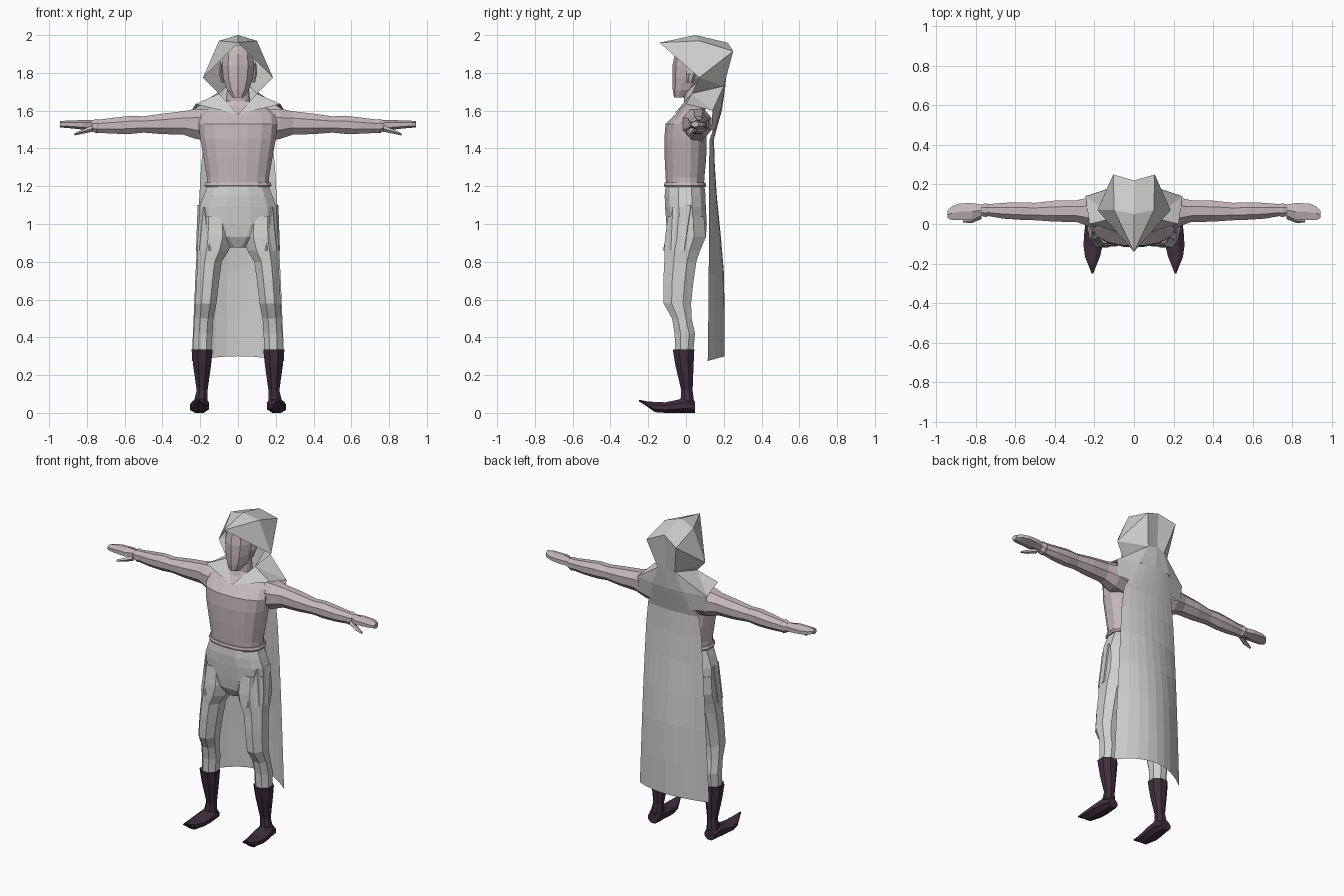
import bpy, bmesh, math
from mathutils import Vector


def material(name, rgb):
    m = bpy.data.materials.new(name)
    m.diffuse_color = (*rgb, 1)
    return m


SKIN = material("pale pink grey", (0.56, 0.48, 0.50))
CLOTH = material("light grey cloth", (0.62, 0.63, 0.61))
LEATHER = material("dark purple leather", (0.050, 0.028, 0.048))


def finish(name, bm, mat, mirror=False):
    bmesh.ops.recalc_face_normals(bm, faces=bm.faces)
    me = bpy.data.meshes.new(name)
    bm.to_mesh(me)
    bm.free()
    me.materials.append(mat)
    ob = bpy.data.objects.new(name, me)
    bpy.context.collection.objects.link(ob)
    if mirror:
        mod = ob.modifiers.new("mirror", "MIRROR")
        mod.use_clip = True
    return ob


def loft(name, axis, rings, mat, n=8, mirror=False, power=1.0):
    """rings: (position on axis, centre a, centre b, radius a, radius b)"""
    bm = bmesh.new()
    k = 1 / math.cos(math.pi / n)
    loops = []
    for p, ca, cb, ra, rb in rings:
        loop = []
        for i in range(n):
            t = 2 * math.pi * (i + 0.5) / n
            c, s = math.cos(t) * k, math.sin(t) * k
            a = ca + ra * math.copysign(abs(c) ** power, c)
            b = cb + rb * math.copysign(abs(s) ** power, s)
            co = {"x": (p, a, b), "y": (a, p, b), "z": (a, b, p)}[axis]
            loop.append(bm.verts.new(co))
        loops.append(loop)
    for l0, l1 in zip(loops, loops[1:]):
        for i in range(n):
            j = (i + 1) % n
            bm.faces.new((l0[i], l0[j], l1[j], l1[i]))
    bm.faces.new(loops[0])
    bm.faces.new(loops[-1])
    return finish(name, bm, mat, mirror)


def patch(name, points, faces, mat):
    bm = bmesh.new()
    v = {k: bm.verts.new(co) for k, co in points.items()}
    for f in faces:
        bm.faces.new([v[k] for k in f.split()])
    return finish(name, bm, mat, True)


# Torso with neck
loft("torso", "z", [
    (1.20, 0, -.005, .165, .100), (1.25, 0, -.005, .165, .103),
    (1.35, 0, -.003, .182, .110), (1.45, 0, -.003, .200, .112),
    (1.53, 0, .000, .208, .108), (1.58, 0, .025, .200, .080),
    (1.62, 0, .040, .150, .060), (1.65, 0, .040, .065, .050),
    (1.74, 0, .035, .055, .050)], SKIN, 16, power=0.85)
loft("shirt_hem", "z", [
    (1.195, 0, -.005, .172, .108), (1.205, 0, -.005, .178, .112),
    (1.22, 0, -.005, .172, .108)], SKIN, 16, power=0.85)

# Head and ears
loft("head", "z", [
    (1.67, 0, -.030, .030, .032), (1.71, 0, -.005, .058, .062),
    (1.77, 0, .015, .078, .083), (1.84, 0, .025, .086, .092),
    (1.90, 0, .030, .080, .085), (1.945, 0, .035, .050, .050)], SKIN, 10)
loft("ear", "z", [
    (1.75, .082, .02, .008, .012), (1.80, .092, .03, .010, .025),
    (1.85, .090, .03, .006, .020)], SKIN, 6, True)

# Arms, hands and thumbs
loft("arm", "x", [
    (.15, .055, 1.525, .070, .085), (.22, .060, 1.53, .075, .080),
    (.29, .065, 1.535, .055, .062), (.40, .065, 1.53, .053, .054),
    (.50, .063, 1.527, .044, .043), (.57, .065, 1.525, .044, .048),
    (.66, .067, 1.52, .040, .042), (.735, .070, 1.518, .030, .035),
    (.75, .070, 1.518, .035, .038), (.775, .070, 1.52, .028, .027)],
    SKIN, 8, True)
loft("hand", "x", [
    (.77, .070, 1.522, .028, .024), (.82, .063, 1.525, .043, .022),
    (.88, .062, 1.527, .042, .018), (.92, .055, 1.528, .035, .016),
    (.943, .048, 1.528, .018, .014)], SKIN, 6, True)
loft("thumb", "x", [
    (.77, .045, 1.505, .016, .014), (.82, .022, 1.490, .014, .010),
    (.865, .015, 1.475, .006, .005)], SKIN, 5, True)

# Trousers
loft("trouser_hips", "z", [
    (1.20, 0, -.005, .162, .103), (1.15, 0, -.005, .182, .108),
    (1.09, 0, -.003, .203, .108), (1.00, 0, .003, .207, .107),
    (.93, 0, .005, .150, .100), (.875, 0, -.005, .050, .060)],
    CLOTH, 12, power=0.85)
loft("trouser_leg", "z", [
    (1.04, .120, .000, .085, .095), (.93, .120, -.003, .093, .108),
    (.86, .132, -.020, .083, .095), (.80, .150, -.030, .064, .085),
    (.70, .160, -.040, .060, .080), (.58, .170, -.046, .056, .073),
    (.50, .180, -.022, .050, .052), (.42, .185, -.006, .050, .054),
    (.32, .188, -.010, .047, .048)], CLOTH, 8, True)
panel = patch("hip_panel", {
    "a": (.182, -.070, 1.09), "b": (.214, .025, 1.10),
    "c": (.222, -.010, .86), "d": (.147, -.122, .86),
    "e": (.205, -.080, .86)}, ["a b c e", "a e d"], CLOTH)
panel.modifiers.new("thickness", "SOLIDIFY").thickness = 0.008

# Boots with curled toes
loft("boot_shaft", "z", [
    (.335, .190, -.013, .056, .057), (.25, .190, -.008, .047, .048),
    (.12, .190, .005, .029, .030), (.08, .195, .006, .034, .034),
    (.02, .200, .005, .042, .042)], LEATHER, 8, True)
loft("boot_foot", "y", [
    (.048, .200, .030, .034, .030), (.000, .200, .040, .046, .040),
    (-.060, .203, .033, .050, .033), (-.110, .207, .028, .048, .028),
    (-.165, .210, .031, .038, .027), (-.205, .210, .047, .022, .014),
    (-.250, .210, .066, .004, .004)], LEATHER, 8, True)

# Hood with shoulder collar
patch("hood", {
    "F": (0, -.14, 1.96), "T0": (0, .05, 2.0), "T1": (.10, .07, 1.97),
    "B0": (0, .22, 1.96), "B1": (.105, .25, 1.915), "S": (.185, .07, 1.775),
    "N": (.10, .03, 1.69), "K0": (0, .21, 1.74), "K1": (.06, .20, 1.73),
    "V": (0, -.065, 1.58), "C1": (.225, .0, 1.635), "C2": (.245, .14, 1.60),
    "C3": (.235, .135, 1.50), "D0": (0, .19, 1.60), "D1": (.11, .185, 1.61),
    "D2": (.14, .15, 1.49)},
    ["F T0 T1", "F T1 S", "T0 B0 B1 T1", "T1 B1 S", "B0 K0 K1 B1", "B1 K1 S",
     "S K1 N", "N C1 V", "N C2 C1", "N K1 C2", "K1 D1 C2", "K0 D0 D1 K1",
     "C2 D1 D2 C3"], CLOTH)

# Cape: a curved sheet, rows of (height, half width, edge depth, middle depth)
rows = [(1.61, .11, .180, .192), (1.45, .18, .125, .148), (1.32, .195, .122, .152),
        (1.15, .205, .122, .163), (.95, .215, .122, .183), (.75, .225, .120, .200),
        (.52, .235, .118, .205), (.30, .245, .115, .205)]
bm = bmesh.new()
grid = []
for r, (z, w, ye, ym) in enumerate(rows):
    drop = 0.025 * r / (len(rows) - 1)
    us = [i / 4 for i in range(-4, 5)]
    grid.append([bm.verts.new((u * w, ym - (ym - ye) * u * u, z - drop * u * u)) for u in us])
for g0, g1 in zip(grid, grid[1:]):
    for i in range(8):
        bm.faces.new((g0[i], g1[i], g1[i + 1], g0[i + 1]))
finish("cape", bm, CLOTH)
